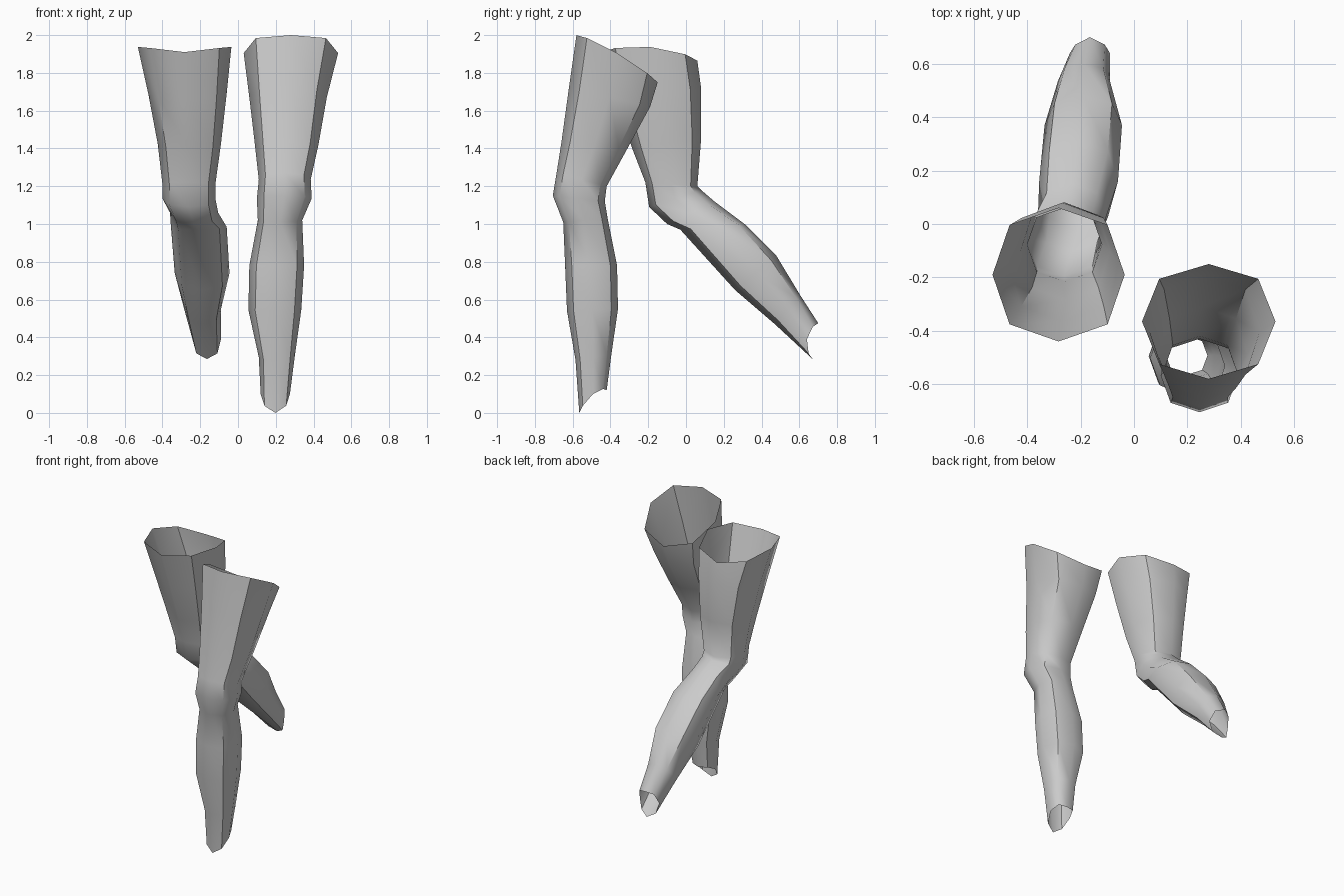
import bpy, bmesh, math


def leg(name, rings, sides=8):
    """Loft an open tube; ring = front y,z, back y,z, x min, x max, side shift y,z."""
    bm = bmesh.new()
    loops = []
    for fy, fz, by, bz, x0, x1, sy, sz in rings:
        loop = []
        for k in range(sides):
            a = 2 * math.pi * k / sides
            c, s = math.cos(a), math.sin(a)
            if k % 2:                      # slightly squared section
                c, s = c * 1.05, s * 1.05
            loop.append(bm.verts.new((
                (x0 + x1) / 2 + c * (x1 - x0) / 2,
                (fy + by) / 2 + s * (by - fy) / 2 + c * c * sy,
                (fz + bz) / 2 + s * (bz - fz) / 2 + c * c * sz)))
        loops.append(loop)
    for a, b in zip(loops, loops[1:]):
        for k in range(sides):
            j = (k + 1) % sides
            bm.faces.new((a[k], b[k], b[j], a[j]))
    bmesh.ops.recalc_face_normals(bm, faces=bm.faces)
    me = bpy.data.meshes.new(name)
    bm.to_mesh(me)
    bm.free()
    ob = bpy.data.objects.new(name, me)
    bpy.context.collection.objects.link(ob)
    bpy.ops.object.select_all(action='DESELECT')
    ob.select_set(True)
    bpy.context.view_layer.objects.active = ob
    bpy.ops.object.shade_smooth_by_angle(angle=math.radians(50))
    return ob


# Standing leg: thigh, knee, calf, ankle
leg("standing_leg", [
    (-.58, 2.0, -.15, 1.75, .03, .53, 0, .03),
    (-.62, 1.72, -.19, 1.62, .06, .47, 0, 0),
    (-.66, 1.43, -.31, 1.40, .09, .425, 0, 0),
    (-.685, 1.27, -.42, 1.20, .11, .385, 0, 0),
    (-.705, 1.15, -.43, 1.12, .10, .39, 0, 0),
    (-.65, 1.01, -.415, 1.03, .105, .34, 0, 0),
    (-.64, .78, -.365, .78, .06, .35, 0, 0),
    (-.63, .54, -.36, .55, .055, .335, 0, 0),
    (-.585, .28, -.395, .31, .11, .30, 0, 0),
    (-.565, 0, -.42, .12, .12, .275, 0, .04),
])

# Trailing leg: thigh, bent knee, calf swept back, ankle
leg("trailing_leg", [
    (-.44, 1.91, .06, 1.865, -.53, -.035, 0, .05),
    (-.365, 1.66, .08, 1.72, -.475, -.06, 0, 0),
    (-.285, 1.40, .08, 1.45, -.425, -.09, 0, 0),
    (-.215, 1.22, .06, 1.20, -.40, -.12, 0, 0),
    (-.195, 1.09, .08, 1.18, -.40, -.12, 0, 0),
    (-.10, 1.0, .15, 1.12, -.36, -.105, 0, 0),
    (-.03, .97, .31, 1.0, -.355, -.06, .02, 0),
    (.26, .65, .48, .83, -.335, -.045, 0, 0),
    (.47, .47, .60, .63, -.285, -.09, 0, 0),
    (.67, .285, .70, .475, -.24, -.09, -.045, .01),
])
